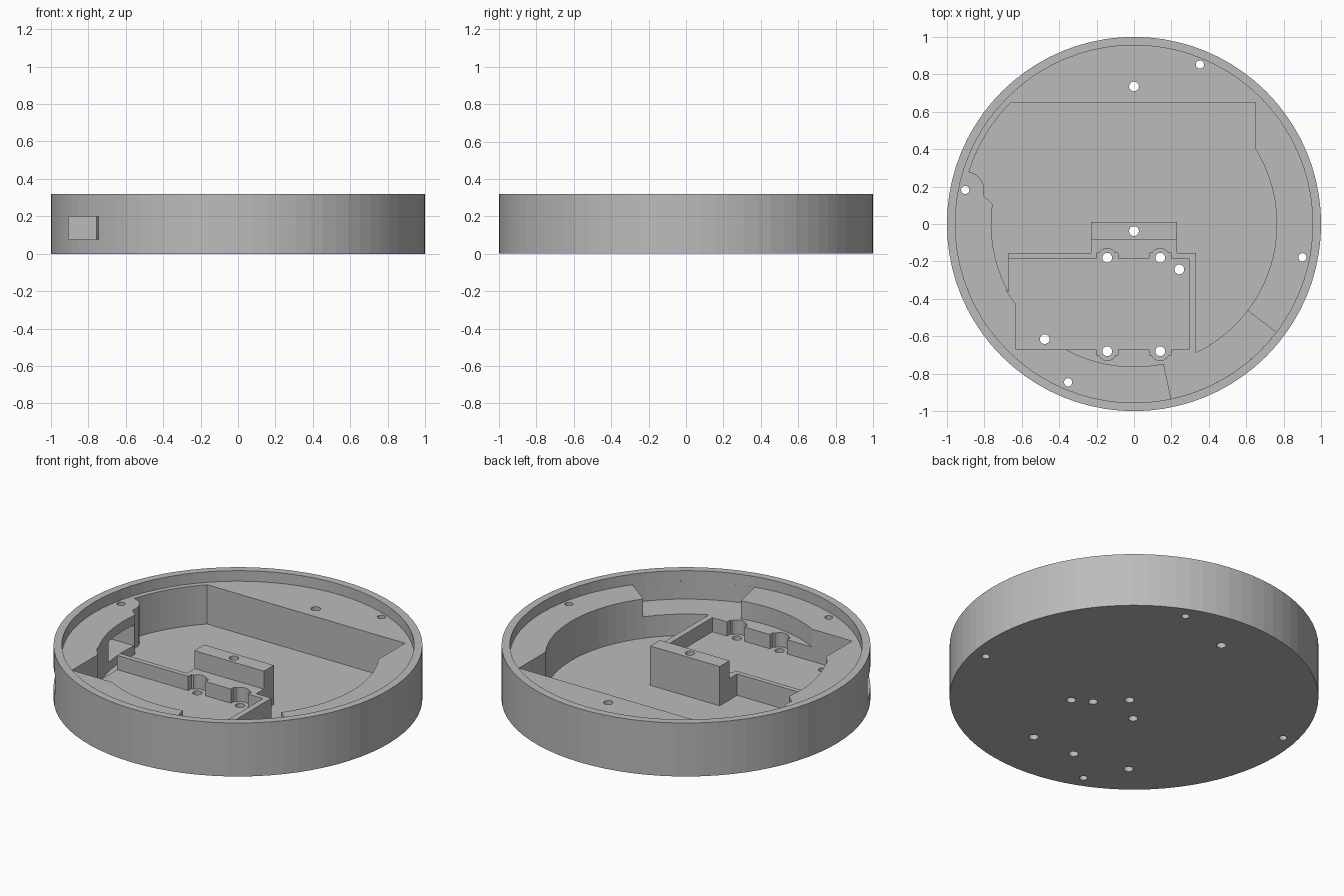
import bpy, bmesh
from math import sin, cos, radians

cube = bpy.data.objects.get("Cube")
if cube:
    bpy.data.objects.remove(cube, do_unlink=True)

HEIGHT, SHELF, LEDGE, POCKET, FLOOR = 0.32, 0.257, 0.15, 0.065, 0.022
OVER = 0.5

grey = bpy.data.materials.new("plain_grey")
grey.use_nodes = True
grey.diffuse_color = (0.5, 0.5, 0.5, 1)
grey.node_tree.nodes["Principled BSDF"].inputs["Base Color"].default_value = (0.5, 0.5, 0.5, 1)


def arc(r, start, end, steps, cx=0, cy=0):
    angles = [radians(start + (end - start) * i / steps) for i in range(steps + 1)]
    return [(cx + r * cos(a), cy + r * sin(a)) for a in angles]


def circle(r, cx=0, cy=0, sides=24):
    return arc(r, 0, 360, sides, cx, cy)[:-1]


def box(x0, x1, y0, y1):
    return [(x0, y0), (x1, y0), (x1, y1), (x0, y1)]


def prism(name, outlines, z0, z1):
    """Extrude one or more separate outlines between two heights."""
    bm = bmesh.new()
    for outline in outlines:
        face = bm.faces.new([bm.verts.new((x, y, z0)) for x, y in outline])
        up = bmesh.ops.extrude_face_region(bm, geom=[face])
        verts = [v for v in up["geom"] if isinstance(v, bmesh.types.BMVert)]
        bmesh.ops.translate(bm, verts=verts, vec=(0, 0, z1 - z0))
    bmesh.ops.recalc_face_normals(bm, faces=bm.faces)
    mesh = bpy.data.meshes.new(name)
    bm.to_mesh(mesh)
    bm.free()
    mesh.materials.append(grey)
    obj = bpy.data.objects.new(name, mesh)
    bpy.context.collection.objects.link(obj)
    return obj


housing = prism("round_housing", [circle(1, sides=80)], 0, HEIGHT)


def combine(operation, name, outlines, z0, z1):
    """Apply a boolean with a temporary prism."""
    tool = prism(name, outlines, z0, z1)
    tool.hide_render = True
    mod = housing.modifiers.new(name, "BOOLEAN")
    mod.operation, mod.object, mod.solver = operation, tool, "EXACT"
    bpy.context.view_layer.objects.active = housing
    bpy.ops.object.modifier_apply(modifier=mod.name)
    bpy.data.objects.remove(tool, do_unlink=True)


# Recess for the lid, inside the thin rim
combine("DIFFERENCE", "lid_recess", [circle(0.955, sides=80)], SHELF, OVER)

# Deep cavity with a flat back, a widened right side and a screw boss
cavity = (arc(0.925, 135.4, 162.4, 8)
          + arc(0.1, 78, -17, 8, -0.9, 0.18)
          + arc(0.763, 172, 391.6, 50)
          + [(0.65, 0.65)])
combine("DIFFERENCE", "cavity", [cavity], FLOOR, OVER)

# Cable gap through the ring
gap = arc(0.955, -78, -37.3, 9) + arc(0.7, -37.3, -78, 9)
combine("DIFFERENCE", "cable_gap", [gap], LEDGE, OVER)

# Raised tray for the board, with the foot of the post
tray = [(-0.67, -0.155), (-0.67, -0.5), (-0.4, -0.72), (0, -0.85), (0.33, -0.75),
        (0.33, -0.155), (0.23, -0.155), (0.23, -0.06), (-0.23, -0.06), (-0.23, -0.155)]
combine("UNION", "board_tray", [tray], FLOOR / 2, LEDGE)
combine("UNION", "post", [box(-0.23, 0.23, -0.083, 0.01)], FLOOR / 2, SHELF)

# Board pocket with niches around its four screws
pocket = [(-0.68, -0.185), (-0.68, -0.36), (-0.63, -0.43),
          (-0.63, -0.67), (0.295, -0.67), (0.295, -0.185)]
combine("DIFFERENCE", "board_pocket", [pocket], POCKET, OVER)
screws = [(x, y) for x in (-0.143, 0.14) for y in (-0.18, -0.68)]
for x, y in screws:
    side = 1 if y > -0.4 else -1
    edge = -0.185 if side > 0 else -0.67
    niche = box(x - 0.057, x + 0.057, *sorted((edge - 0.05 * side, edge + 0.03 * side)))
    combine("DIFFERENCE", "niche_step", [niche], POCKET, LEDGE + 0.05)
    combine("DIFFERENCE", "niche_round", [circle(0.05, x, y)], POCKET, LEDGE + 0.05)

# Square side port
combine("DIFFERENCE", "side_port", [box(-0.905, -0.745, -1.1, 0.1)], 0.075, 0.2)

# Screw holes right through the base
large = screws + [(0, 0.735), (0, -0.038), (0.242, -0.243), (-0.477, -0.615)]
small = [(0.352, 0.852), (-0.902, 0.182), (0.9, -0.178), (-0.352, -0.846)]
holes = [circle(0.026, *p) for p in large] + [circle(0.022, *p) for p in small]
combine("DIFFERENCE", "screw_holes", holes, -0.1, OVER)

# One flat colour throughout
housing.data.materials.clear()
housing.data.materials.append(grey)
for poly in housing.data.polygons:
    poly.material_index = 0
    poly.use_smooth = False
